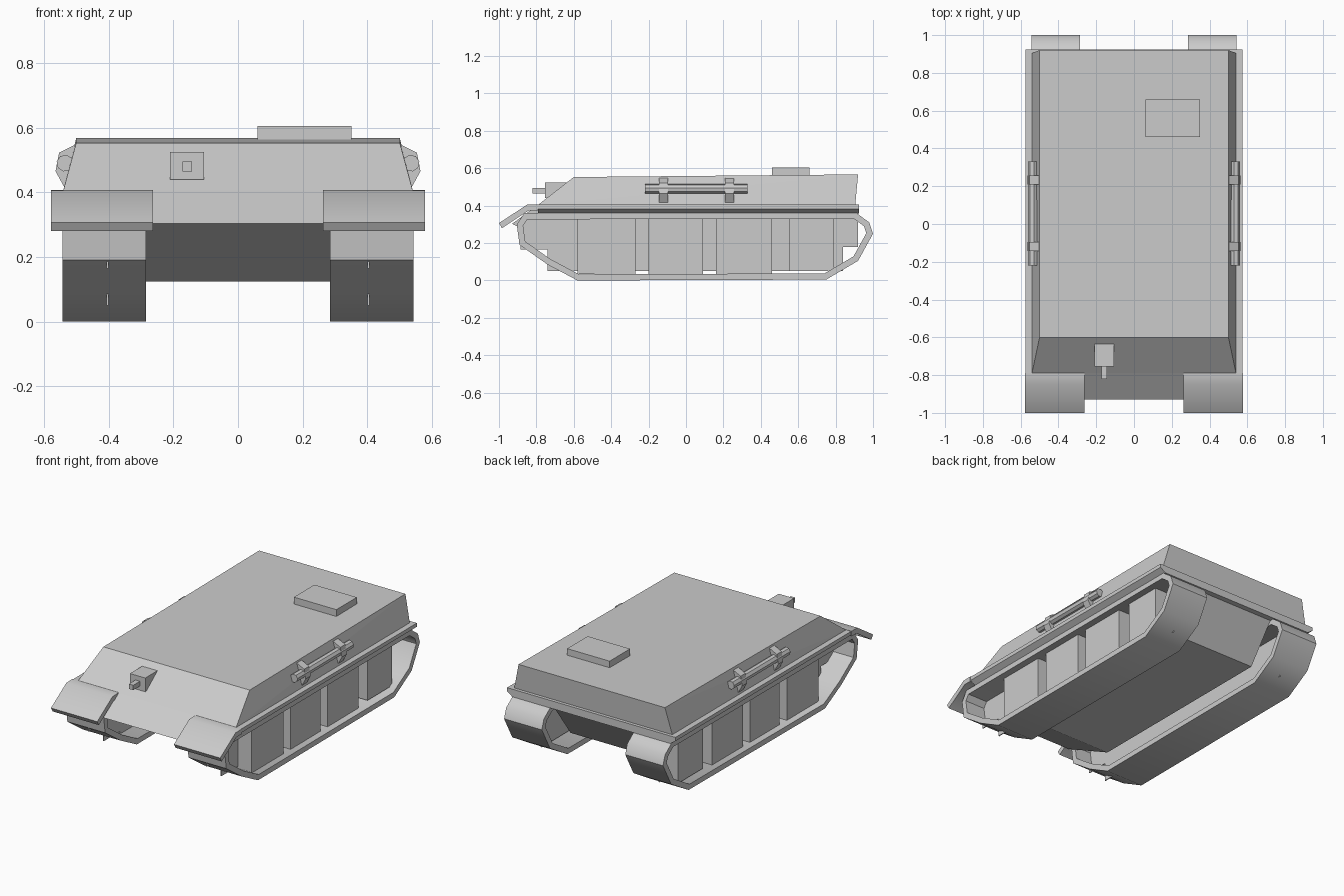
import bpy, bmesh, math

if "Cube" in bpy.data.objects:
    bpy.data.objects.remove(bpy.data.objects["Cube"], do_unlink=True)

GREY = (0.6, 0.6, 0.6, 1)
paint = bpy.data.materials.new("plain_grey")
paint.diffuse_color = GREY
paint.use_nodes = True
paint.node_tree.nodes["Principled BSDF"].inputs["Base Color"].default_value = GREY


def finish(name, bm, smooth=None):
    bmesh.ops.recalc_face_normals(bm, faces=bm.faces)
    mesh = bpy.data.meshes.new(name)
    bm.to_mesh(mesh)
    bm.free()
    mesh.materials.append(paint)
    obj = bpy.data.objects.new(name, mesh)
    bpy.context.collection.objects.link(obj)
    if smooth:
        bpy.ops.object.select_all(action="DESELECT")
        obj.select_set(True)
        bpy.context.view_layer.objects.active = obj
        bpy.ops.object.shade_smooth_by_angle(angle=math.radians(smooth))
    return obj


def prism(name, points, x0, x1, smooth=None):
    """Extrude a (y, z) outline from x0 to x1."""
    bm = bmesh.new()
    face = bm.faces.new([bm.verts.new((x0, y, z)) for y, z in points])
    new = bmesh.ops.extrude_face_region(bm, geom=[face])["geom"]
    verts = [g for g in new if isinstance(g, bmesh.types.BMVert)]
    bmesh.ops.translate(bm, verts=verts, vec=(x1 - x0, 0, 0))
    return finish(name, bm, smooth)


def section(name, points, y0, y1, side=1):
    """Extrude an (x, z) outline from y0 to y1."""
    bm = bmesh.new()
    face = bm.faces.new([bm.verts.new((side * x, y0, z)) for x, z in points])
    new = bmesh.ops.extrude_face_region(bm, geom=[face])["geom"]
    verts = [g for g in new if isinstance(g, bmesh.types.BMVert)]
    bmesh.ops.translate(bm, verts=verts, vec=(0, y1 - y0, 0))
    return finish(name, bm)


def box(name, x0, x1, y0, y1, z0, z1):
    return prism(name, [(y0, z0), (y1, z0), (y1, z1), (y0, z1)], x0, x1)


def ring(name, points, x0, x1, wall):
    """Closed band around an outline, with its inner edge mitred."""
    n = len(points)
    inner = []
    for i, (y, z) in enumerate(points):
        (ay, az), (by, bz) = points[i - 1], points[(i + 1) % n]
        a, b = math.atan2(z - az, y - ay), math.atan2(bz - z, by - y)
        turn = (b - a + math.pi) % math.tau - math.pi
        mid, reach = a + turn / 2 + math.pi / 2, wall / math.cos(turn / 2)
        inner.append((y + reach * math.cos(mid), z + reach * math.sin(mid)))
    bm = bmesh.new()
    loops = [[bm.verts.new((x, y, z)) for y, z in pts]
             for x, pts in ((x0, points), (x1, points), (x1, inner), (x0, inner))]
    for k in range(4):
        a, b = loops[k], loops[(k + 1) % 4]
        for i in range(n):
            j = (i + 1) % n
            bm.faces.new((a[i], a[j], b[j], b[i]))
    return finish(name, bm, 40)


# Upper hull with sloping sides, glacis and rear plate
bm = bmesh.new()
for s in (-1, 1):
    for x, y, z in ((.5, -.6, .553), (.5, .92, .567), (.54, -.79, .405), (.54, .905, .405)):
        bm.verts.new((s * x, y, z))
bmesh.ops.convex_hull(bm, input=bm.verts)
bmesh.ops.dissolve_limit(bm, angle_limit=.02, verts=bm.verts, edges=bm.edges)
finish("upper_hull", bm)

# Lower hull with the pointed nose between the tracks
prism("lower_hull", [(-.79, .405), (-.93, .303), (-.58, .125), (.72, .125),
                     (.9, .37), (.9, .405)], -.285, .285)

# Wide shelf under the upper hull, chamfered along its lower edge
shelf = [(.575, .405), (.575, .382), (.54, .358)]
section("shelf", shelf + [(-x, z) for x, z in reversed(shelf)], -.79, .925)

# Roof hatch
box("roof_hatch", .06, .35, .46, .66, .55, .605)

# Gun mount and barrel on the glacis
prism("gun_mount", [(-.755, .44), (-.73, .44), (-.6, .525), (-.755, .525)], -.21, -.105)
box("gun_barrel", -.172, -.142, -.82, -.75, .465, .495)

track_line = [(-.865, .36), (-.905, .3), (-.89, .19), (-.74, .085), (-.58, 0),
              (.75, .005), (.92, .105), (1, .25), (.98, .31), (.91, .362)]
web_line = [(-.885, .335), (-.885, .165), (-.74, .165), (-.74, .05), (.84, .05),
            (.84, .18), (.92, .18), (.92, .335)]
fender_line = [(-.79, .407), (-.85, .405), (-1, .307), (-.984, .28), (-.84, .375), (-.79, .375)]

for s, side in ((1, "left"), (-1, "right")):
    def span(a, b):
        return sorted((s * a, s * b))

    # Track band, inner web and side panels
    ring(side + "_track", track_line, *span(.285, .543), .033)
    prism(side + "_track_web", web_line, *span(.4, .406))
    for k, (y0, y1, z0) in enumerate(((-.58, -.27, .034), (-.2, .09, .034),
                                      (.16, .46, .034), (.55, .79, .05))):
        box(f"{side}_track_panel_{k + 1}", *span(.4, .5), y0, y1, z0, .33)

    # Front fender
    prism(side + "_front_fender", fender_line, *span(.262, .578), 50)

    # Stowed bar with two clamps
    bar = [(.535 + .026 * math.cos(math.tau * i / 8 + .2),
            .49 + .026 * math.sin(math.tau * i / 8 + .2)) for i in range(8)]
    section(side + "_stowed_bar", bar, -.22, .33, s)
    clamp = [(.49, .55), (.503, .547), (.553, .522), (.564, .465), (.538, .418), (.51, .418)]
    for k, y in enumerate((-.12, .233)):
        section(f"{side}_bar_clamp_{k + 1}", clamp, y - .024, y + .024, s)
